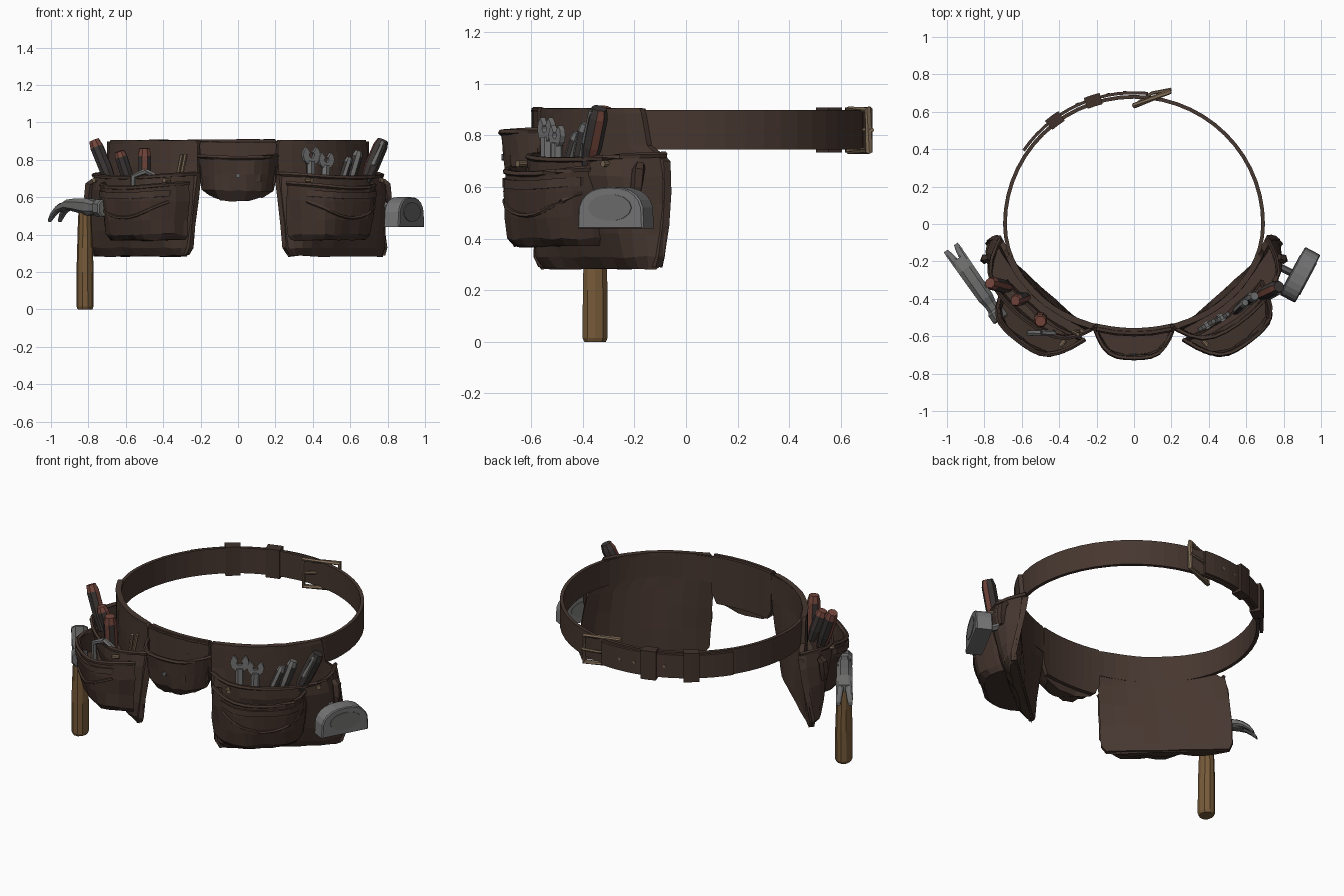
import bpy, bmesh, math, random
from mathutils import Vector as V

if "Cube" in bpy.data.objects:
    bpy.data.objects.remove(bpy.data.objects["Cube"])

random.seed(4)


def mat(name, r, g, b):
    m = bpy.data.materials.new(name)
    m.diffuse_color = (r, g, b, 1)
    m.use_nodes = True
    m.node_tree.nodes["Principled BSDF"].inputs["Base Color"].default_value = m.diffuse_color
    return m


LEATHER = mat("brown leather", 0.062, 0.038, 0.029)
DARK = mat("dark leather", 0.052, 0.031, 0.024)
WOOD = mat("wood", 0.18, 0.102, 0.04)
STEEL = mat("steel", 0.15, 0.15, 0.148)
GREY = mat("light grey", 0.175, 0.175, 0.175)
RED = mat("red plastic", 0.17, 0.06, 0.045)
BLACK = mat("black plastic", 0.042, 0.036, 0.034)
BRASS = mat("brass", 0.2, 0.14, 0.087)


def loft(name, rings, material, closed=False, jitter=0.0):
    """Skin a list of equal-length point loops; cap the ends unless closed."""
    bm = bmesh.new()
    vs = [[bm.verts.new(V(p) + V([random.uniform(-jitter, jitter) for _ in range(3)]))
           for p in r] for r in rings]
    n, k = len(vs[0]), len(vs)
    for i in range(k if closed else k - 1):
        a, b = vs[i], vs[(i + 1) % k]
        for j in range(n):
            bm.faces.new((a[j], a[(j + 1) % n], b[(j + 1) % n], b[j]))
    if not closed:
        bm.faces.new(vs[0])
        bm.faces.new(vs[-1])
    bmesh.ops.recalc_face_normals(bm, faces=bm.faces)
    me = bpy.data.meshes.new(name)
    bm.to_mesh(me)
    bm.free()
    me.materials.append(material)
    ob = bpy.data.objects.new(name, me)
    bpy.context.collection.objects.link(ob)
    return ob


def tube(name, pts, radii, material, n=6, closed=False):
    """Round rod through points, one radius per point or a single radius."""
    pts = [V(p) for p in pts]
    if not isinstance(radii, (list, tuple)):
        radii = [radii] * len(pts)
    k, rings = len(pts), []
    for i, p in enumerate(pts):
        a = pts[(i - 1) % k] if closed else pts[max(i - 1, 0)]
        b = pts[(i + 1) % k] if closed else pts[min(i + 1, k - 1)]
        t = (b - a).normalized()
        s = t.cross(V((0.31, 0.85, 0.42))).normalized()
        w = t.cross(s)
        rings.append([p + radii[i] * (s * math.cos(j * math.tau / n) + w * math.sin(j * math.tau / n))
                      for j in range(n)])
    return loft(name, rings, material, closed)


def oval(a, off=0.0):
    """Belt centre line, shallower at the front."""
    return (0.69 + off) * math.cos(a), ((0.68 if math.sin(a) > 0 else 0.57) + off) * math.sin(a)


def band(name, a0, a1, off, th, z0, z1, material, steps, closed=False):
    rings = []
    for i in range(steps if closed else steps + 1):
        a = math.radians(a0 + (a1 - a0) * i / steps)
        rings.append([(*oval(a, o), z) for o, z in ((off, z0), (off + th, z0), (off + th, z1), (off, z1))])
    return loft(name, rings, material, closed)


def side_frame(side):
    """Maps along-belt, outward, up to world space; curved at the belt, flat at the bottom."""
    def f(u, d, z):
        w = min(max((0.75 - z) / 0.4, 0), 1)
        d += (1 - w) * 0.085 * (1 - (u / 0.336) ** 2) + w * 0.05
        return V((side * (0.45 + 0.743 * u + 0.669 * d), -0.325 + 0.669 * u - 0.743 * d, z))
    return f


def front_frame(u, d, z):
    return V((u, -0.57 * math.sqrt(1 - (u / 0.7) ** 2) - d, z))


def section(f, z, uc, hw, d0, d1, p, sag=0.0, rise=0.0, skew=0.0):
    ring = []
    for i in range(15):
        s = math.sin((-1 + i / 7) * math.pi / 2)
        d = d0 + (d1 * (1 + skew * s) - d0) * (1 - abs(s) ** p)
        ring.append(f(uc + hw * s, d, z - sag * (1 - s * s) + rise * s * s))
    return ring + [f(uc + hw * s, d0, z + rise * s * s) for s in (0.75, 0.4, 0, -0.4, -0.75)]


def pouch(name, f, levels, p, sag, material, rise=0.0, floor=0.12, skew=0.0, jitter=0.006):
    """Open-topped bag with a wall, a cavity and a rolled rim."""
    top = levels[-1]
    z, uc, hw, d0, d1 = top
    rings = [section(f, *lv, p, sag if lv is top else 0, rise if i < 1 else 0, skew)
             for i, lv in enumerate(levels)]
    rings.append(section(f, z, uc, hw - 0.014, d0 + 0.012, d1 - 0.014, p, sag, 0, skew))
    rings.append(section(f, z - floor, uc, hw - 0.02, d0 + 0.012, d1 - 0.02, p, 0, 0, skew))
    loft(name, rings, material, jitter=jitter)
    tube(name + "_rim", section(f, z, uc, hw, d0, d1, p, sag, 0, skew)[:15], 0.012, LEATHER, 5)


# Belt, overlapping tail, keeper loops
band("belt", 0, 360, -0.01, 0.02, 0.745, 0.898, LEATHER, 56, True)
band("belt_tail", 84, 146, 0.014, 0.016, 0.75, 0.89, LEATHER, 14)
for i, a in enumerate((108, 127)):
    band(f"keeper_loop_{i}", a - 3.5, a + 3.5, -0.018, 0.062, 0.733, 0.907, DARK, 2)

# Buckle with prong
bd = V((0.095, 0.038, 0))
bc = V((0.095, 0.67, 0.82))
up = V((0, 0, 0.08))
tube("buckle_frame", [bc - bd - up, bc + bd - up, bc + bd + up, bc - bd + up], 0.015, BRASS, 6, True)
tube("buckle_prong", [bc - bd, bc + V((0, 0.03, 0)), bc + bd + V((0.01, 0.012, 0))], 0.009, BRASS)
for i in range(4):
    a = math.radians(94 + 7 * i)
    tube(f"belt_eyelet_{i}", [(*oval(a, 0.02), 0.82), (*oval(a, 0.033), 0.82)], 0.009, BRASS, 8)

# Side pouches, mirrored
for side, tag in ((1, "right"), (-1, "left")):
    f = side_frame(side)
    rings = []
    for z, u0, u1 in ((0.29, -0.29, 0.39), (0.33, -0.32, 0.405), (0.45, -0.325, 0.405), (0.58, -0.33, 0.39),
                      (0.7, -0.335, 0.37), (0.76, -0.335, 0.30), (0.885, -0.335, 0.28), (0.905, -0.32, 0.27)):
        us = [u0 + (u1 - u0) * i / 9 for i in range(10)]
        rings.append([f(u, 0.02, z) for u in us] + [f(u, -0.012, z) for u in reversed(us)])
    loft(tag + "_back_panel", rings, LEATHER, jitter=0.002)
    pouch(tag + "_main_pouch", f, [(0.285, 0.05, 0.34, 0, 0.04), (0.33, 0.043, 0.363, 0, 0.075),
          (0.42, 0.04, 0.365, 0, 0.105), (0.53, 0.035, 0.362, 0, 0.13), (0.64, 0.025, 0.358, 0, 0.15),
          (0.725, 0.015, 0.345, 0, 0.15)], 8, 0.02, LEATHER, skew=0.1, jitter=0.006)
    pouch(tag + "_front_pouch", f, [(0.37, -0.075, 0.235, 0.05, 0.225), (0.40, -0.075, 0.255, 0.05, 0.25),
          (0.48, -0.075, 0.262, 0.06, 0.262), (0.58, -0.075, 0.266, 0.07, 0.266),
          (0.675, -0.075, 0.26, 0.08, 0.262)], 5, 0.025, DARK)
    # curved seam and band on the front pouch
    seam, strip = [], []
    for i in range(11):
        s = -0.85 + 0.17 * i
        d = 0.07 + 0.196 * (1 - abs(s) ** 5)
        seam.append(f(-0.075 + 0.262 * s, d, 0.49 + 0.12 * s * s))
        strip.append([f(-0.075 + 0.268 * s, d + o, z + 0.02 * s * s)
                      for o, z in ((-0.01, 0.59), (0.01, 0.59), (0.01, 0.625), (-0.01, 0.625))])
    tube(tag + "_pouch_seam", seam, 0.009, LEATHER, 5)
    loft(tag + "_pouch_band", strip, LEATHER)
    # folded side tab and rivets
    tube(tag + "_side_tab", [f(0.34, 0.10, 0.685), f(0.35, 0.12, 0.665), f(0.35, 0.12, 0.6),
                             f(0.345, 0.11, 0.55)], [0.02, 0.026, 0.024, 0.014], DARK, 5)
    for i, u in enumerate((-0.26, 0.24)):
        tube(f"{tag}_rivet_{i}", [f(u, 0.13, 0.69), f(u, 0.17, 0.69)], 0.013, BRASS, 8)

# Centre pouch and its backing
rings = []
for z, w in ((0.62, 0.17), (0.68, 0.2), (0.88, 0.205), (0.905, 0.195)):
    us = [w * (-1 + i / 4) for i in range(9)]
    rings.append([front_frame(u, 0.028, z) for u in us] + [front_frame(u, -0.014, z) for u in reversed(us)])
loft("centre_back_panel", rings, LEATHER)
pouch("centre_pouch", front_frame, [(0.575, 0, 0.15, 0.01, 0.08), (0.635, 0, 0.19, 0.01, 0.125),
      (0.72, 0, 0.205, 0.01, 0.135), (0.82, 0, 0.21, 0.01, 0.147)], 4.5, 0.01, LEATHER, rise=0.03, floor=0.14)
tube("centre_top_roll", [front_frame(u, 0.015, 0.895) for u in (-0.2, -0.1, 0, 0.1, 0.2)], 0.016, DARK)
tube("centre_rivet", [(0, -0.69, 0.715), (0, -0.714, 0.715)], 0.012, STEEL, 8)

# Hammer
loft("hammer_handle", [[(-0.818 + r * math.cos(j * math.tau / 10), -0.352 + 1.1 * r * math.sin(j * math.tau / 10), z)
                        for j in range(10)]
                       for z, r in ((0, 0.04), (0.015, 0.046), (0.2, 0.046), (0.33, 0.042), (0.47, 0.037), (0.585, 0.032))],
     WOOD, jitter=0.001)
ax, sd = V((0.57, -0.82, 0)), V((0.82, 0.57, 0))


def head_rings(rows):
    """Chamfered sections along the head: position, sideways, height, half sizes."""
    out = []
    for t, o, z, w, h in rows:
        c = V((-0.82, -0.355, z)) + ax * t + sd * o
        out.append([c + sd * (w * a) + V((0, 0, h * b)) for a, b in
                    ((1, .5), (.5, 1), (-.5, 1), (-1, .5), (-1, -.5), (-.5, -1), (.5, -1), (1, -.5))])
    return out


loft("hammer_head", head_rings([(-0.21, 0, 0.54, 0.046, 0.02), (-0.14, 0, 0.56, 0.045, 0.027),
     (-0.06, 0, 0.557, 0.044, 0.036), (0.05, 0, 0.548, 0.042, 0.046), (0.09, 0, 0.545, 0.033, 0.036),
     (0.125, 0, 0.543, 0.034, 0.036), (0.14, 0, 0.542, 0.045, 0.047), (0.185, 0, 0.54, 0.045, 0.047),
     (0.192, 0, 0.54, 0.038, 0.04)]), STEEL)
for s in (1, -1):
    loft(f"hammer_claw_{'outer' if s < 0 else 'inner'}", head_rings([(-0.18, s * 0.024, 0.55, 0.022, 0.02),
         (-0.22, s * 0.026, 0.533, 0.02, 0.018), (-0.255, s * 0.03, 0.505, 0.017, 0.016),
         (-0.28, s * 0.033, 0.475, 0.012, 0.009)]), STEEL)

# Tape measure: flat-bottomed dome with raised faces
tl, tn = V((0.47, 0.88, 0)).normalized(), V((0.88, -0.47, 0)).normalized()


def dome(t, k):
    c = V((0.888, -0.272, 0.515)) + tn * t
    pts = [(-0.145, -0.075), (0.145, -0.075)] + [
        (0.145 * math.copysign(abs(math.cos(a)) ** 0.8, math.cos(a)), -0.035 + 0.12 * math.sin(a) ** 0.8)
        for a in [math.pi * i / 12 for i in range(1, 12)]]
    return [c + tl * (x * k) + V((0, 0, z * k)) for x, z in pts]


loft("tape_case", [dome(-0.047, 0.95), dome(-0.041, 1), dome(0.041, 1), dome(0.047, 0.95)], GREY)
loft("tape_face", [[V((0.888, -0.272, 0.52)) + tn * t + tl * (0.095 * math.cos(j * math.tau / 14))
                    + V((0, 0, 0.052 * math.sin(j * math.tau / 14))) for j in range(14)]
                   for t in (-0.051, 0.051)], STEEL)
tube("tape_clip", [(0.78, -0.23, 0.56), (0.84, -0.26, 0.53)], 0.02, STEEL)


# Grips with alternating coloured flutes and an optional coloured cap
def grip(name, a, b, r, c1, c2, every=2, cap=True):
    a, b = V(a), V(b)
    ob = tube(name, [a, a.lerp(b, 0.35), a.lerp(b, 0.85), b], [r * 0.7, r, r, r * 0.75], c1, 8)
    ob.data.materials.append(c2)
    for i, p in enumerate(ob.data.polygons):
        p.material_index = int(i % every == 0 or (cap and i >= 16))


grip("screwdriver_outer", (-0.67, -0.34, 0.66), (-0.77, -0.315, 0.905), 0.037, BLACK, RED, 4)
grip("screwdriver_middle", (-0.575, -0.39, 0.66), (-0.635, -0.41, 0.845), 0.035, BLACK, RED, 4)
grip("screwdriver_inner", (-0.5, -0.5, 0.6), (-0.5, -0.52, 0.862), 0.038, BLACK, RED)
grip("chisel_grip", (0.68, -0.38, 0.68), (0.775, -0.335, 0.905), 0.04, BLACK, RED, 4, False)
tube("chisel_inlay", [(0.722, -0.39, 0.77), (0.775, -0.362, 0.895)], 0.016, STEEL)
grip("file_grip", (0.59, -0.42, 0.66), (0.645, -0.385, 0.845), 0.03, BLACK, STEEL)
grip("punch_grip", (0.54, -0.47, 0.64), (0.595, -0.42, 0.81), 0.024, BLACK, STEEL)


# Open-ended wrenches
def wrench(name, x, y, z, r, lean):
    gap = [math.radians(a) for a in range(125, 416, 29)]
    prof = [(r * math.cos(a), r * math.sin(a)) for a in gap]
    prof += [(0.3 * r * math.cos(a), 0.3 * r * math.sin(a)) for a in reversed(gap)]
    n = V((0.5, -0.87, 0))
    t = V((0.87, 0.5, 0))
    c = V((x, y, z))
    loft(name + "_jaw", [[c + n * o + t * p + V((0, 0, q)) for p, q in prof] for o in (-0.011, 0.011)], GREY)
    tube(name + "_shaft", [c - V((0, 0, r * 0.6)), c - V((lean, 0, 0.2))], 0.024, GREY)


wrench("large_wrench", 0.39, -0.54, 0.825, 0.053, 0.0)
wrench("small_wrench", 0.47, -0.5, 0.80, 0.047, 0.01)

# Pliers and nails
for i, x in enumerate((-0.43, -0.56)):
    tube(f"pliers_arm_{i}", [(-0.495, -0.58, 0.74), (x, -0.585, 0.71), (x, -0.58, 0.6)], 0.016, STEEL)
for i in range(2):
    tube(f"nail_{i}", [(-0.31 - 0.02 * i, -0.575, 0.68), (-0.28 - 0.02 * i, -0.57 - 0.02 * i, 0.83)], 0.01, BRASS)
